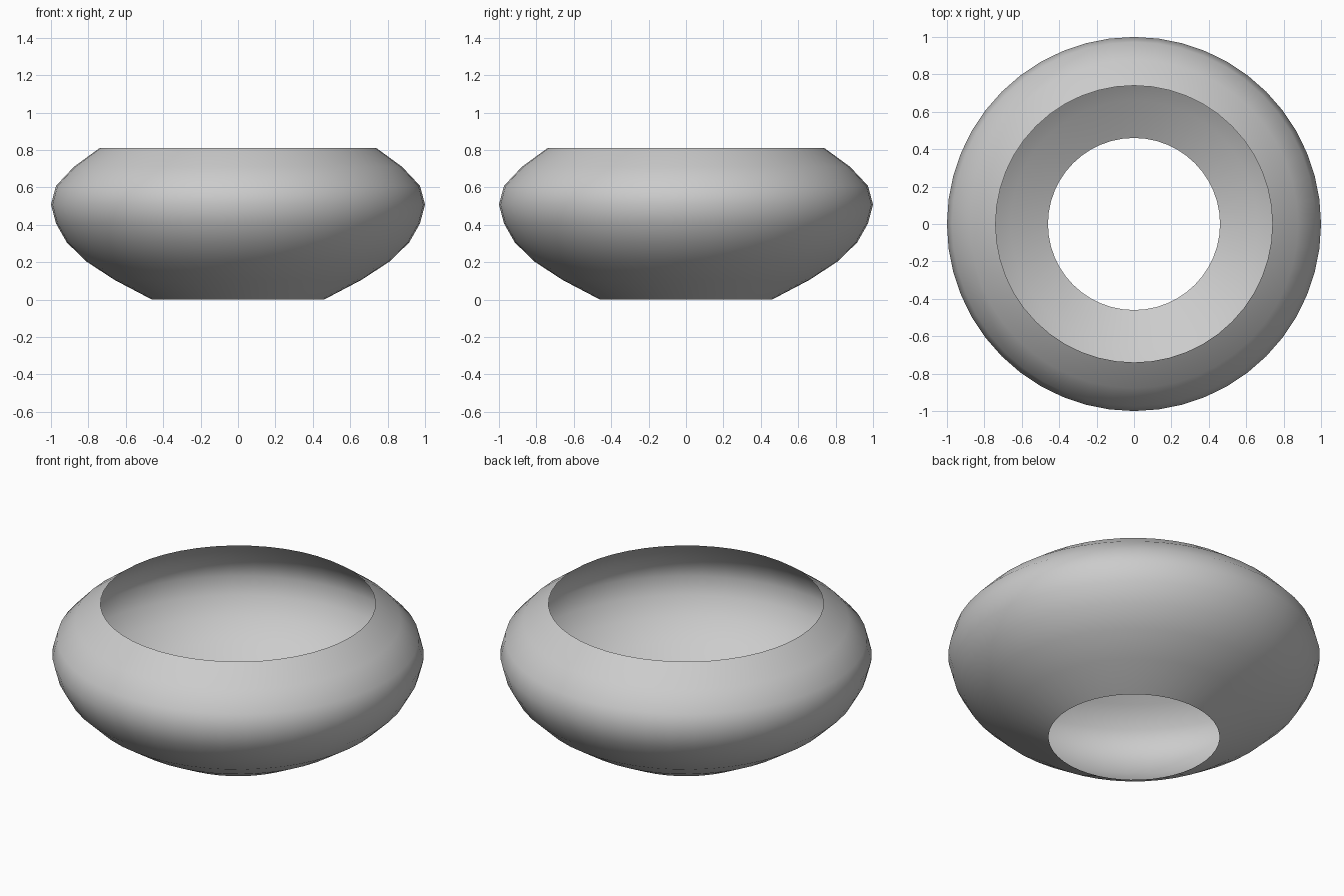
import bpy, bmesh
from math import cos, sin, pi

if "Cube" in bpy.data.objects:
    bpy.data.objects.remove(bpy.data.objects["Cube"])

SIDES = 48
# Bowl wall profile: (radius, height), open at the bottom and the top
PROFILE = [(0.46, 0.0), (0.66, 0.105), (0.81, 0.203), (0.915, 0.305), (0.973, 0.407),
           (1.0, 0.508), (0.973, 0.608), (0.877, 0.71), (0.74, 0.81)]

# Revolve the profile into a single-walled ring
bm = bmesh.new()
rings = [[bm.verts.new((r * cos(2 * pi * i / SIDES), r * sin(2 * pi * i / SIDES), z))
          for i in range(SIDES)] for r, z in PROFILE]
for low, high in zip(rings, rings[1:]):
    for i in range(SIDES):
        j = (i + 1) % SIDES
        bm.faces.new((low[i], low[j], high[j], high[i])).smooth = True

mesh = bpy.data.meshes.new("bowl_wall")
bm.to_mesh(mesh)
bm.free()
bowl = bpy.data.objects.new("bowl_wall", mesh)
bpy.context.collection.objects.link(bowl)
